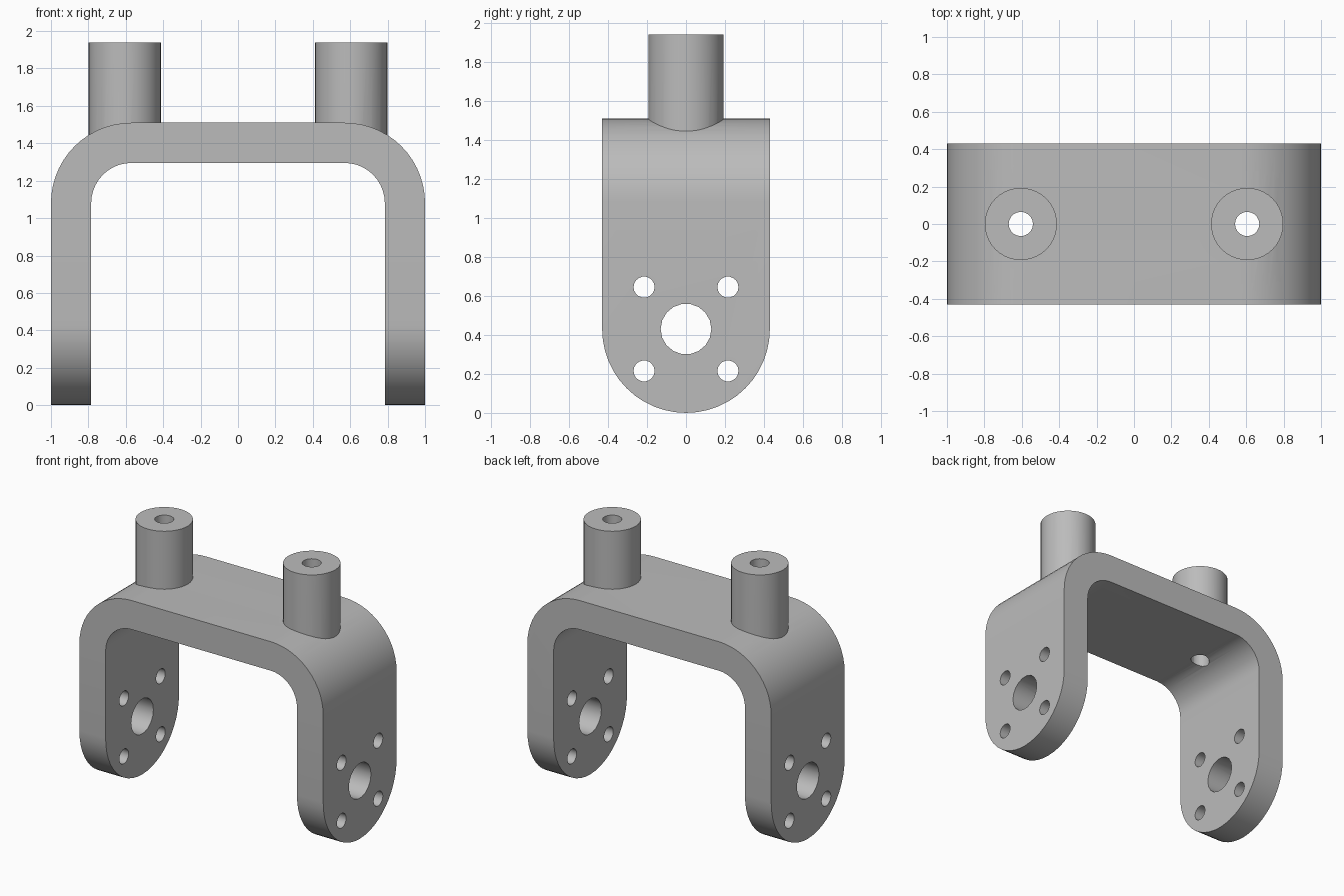
import bpy
import bmesh
from math import cos, sin, pi, radians
from mathutils import Matrix, Vector

if "Cube" in bpy.data.objects:
    bpy.data.objects.remove(bpy.data.objects["Cube"], do_unlink=True)

WIDTH, DEPTH, TOP, THICK = 1.0, 0.43, 1.51, 0.215   # half width, half depth
BEND = 0.43
POST_X, POST_R, POST_TOP = 0.605, 0.193, 1.94

grey = bpy.data.materials.new("plain grey")
grey.use_nodes = True
colour = (0.5, 0.5, 0.5, 1)
grey.diffuse_color = colour
grey.node_tree.nodes["Principled BSDF"].inputs["Base Color"].default_value = colour


def to_object(name, bm):
    bmesh.ops.recalc_face_normals(bm, faces=bm.faces)
    mesh = bpy.data.meshes.new(name)
    bm.to_mesh(mesh)
    bm.free()
    mesh.materials.append(grey)
    obj = bpy.data.objects.new(name, mesh)
    bpy.context.collection.objects.link(obj)
    return obj


def arc(cx, cz, r, start, end, steps):
    angles = [radians(start + (end - start) * i / steps) for i in range(steps + 1)]
    return [(cx + r * cos(a), cz + r * sin(a)) for a in angles]


def extrude_profile(name, points, axis, half):
    """Extrude a closed outline, given in the plane across the axis."""
    bm = bmesh.new()
    place = (lambda p: (p[0], -half, p[1])) if axis == "y" else (lambda p: (-half, p[0], p[1]))
    face = bm.faces.new([bm.verts.new(place(p)) for p in points])
    new = bmesh.ops.extrude_face_region(bm, geom=[face])["geom"]
    step = Vector((0, 2 * half, 0) if axis == "y" else (2 * half, 0, 0))
    bmesh.ops.translate(bm, vec=step, verts=[v for v in new if isinstance(v, bmesh.types.BMVert)])
    return to_object(name, bm)


def add_cylinder(bm, centre, radius, length, sides, along_x=False):
    turn = Matrix.Rotation(pi / 2, 4, "Y") if along_x else Matrix()
    bmesh.ops.create_cone(bm, cap_ends=True, segments=sides, radius1=radius, radius2=radius,
                          depth=length, matrix=Matrix.Translation(centre) @ turn)


def combine(target, tool, operation):
    mod = target.modifiers.new(operation.lower(), "BOOLEAN")
    mod.operation, mod.object, mod.solver = operation, tool, "EXACT"
    bpy.context.view_layer.update()
    result = bpy.data.meshes.new_from_object(
        target.evaluated_get(bpy.context.evaluated_depsgraph_get()))
    target.modifiers.clear()
    target.data = result
    bpy.data.objects.remove(tool, do_unlink=True)


# Bent strap: outer outline followed by the inner one back again
cx, cz, inner = WIDTH - BEND, TOP - BEND, BEND - THICK
outline = [(WIDTH, -0.1)] + arc(cx, cz, BEND, 0, 90, 14) + arc(-cx, cz, BEND, 90, 180, 14)
outline += [(-WIDTH, -0.1), (THICK - WIDTH, -0.1)]
outline += arc(-cx, cz, inner, 180, 90, 10) + arc(cx, cz, inner, 90, 0, 10)
outline += [(WIDTH - THICK, -0.1)]
bracket = extrude_profile("bracket", outline, "y", DEPTH + 0.2)

# Trim both legs to the strap width and round their lower ends
tongue = [(DEPTH, TOP + 0.2), (-DEPTH, TOP + 0.2)] + arc(0, DEPTH, DEPTH, 180, 360, 24)
combine(bracket, extrude_profile("leg_trim", tongue, "x", WIDTH + 0.2), "INTERSECT")

# Posts, sunk into the strap
bm = bmesh.new()
base = TOP - 0.15
for side in (-1, 1):
    add_cylinder(bm, (side * POST_X, 0, (POST_TOP + base) / 2), POST_R, POST_TOP - base, 40)
combine(bracket, to_object("posts", bm), "UNION")

# Bores: post holes, pivot holes and the four screw holes around them
bm = bmesh.new()
for side in (-1, 1):
    add_cylinder(bm, (side * POST_X, 0, 1.55), 0.065, 1.1, 20)
    add_cylinder(bm, (side * 0.9, 0, DEPTH), 0.13, 0.5, 18, True)
    for y in (-0.215, 0.215):
        for dz in (-0.215, 0.215):
            add_cylinder(bm, (side * 0.9, y, DEPTH + dz), 0.054, 0.5, 18, True)
combine(bracket, to_object("bores", bm), "DIFFERENCE")

# Smooth shading with sharp edges kept
for obj in bpy.context.selected_objects:
    obj.select_set(False)
bracket.select_set(True)
bpy.context.view_layer.objects.active = bracket
bpy.ops.object.shade_smooth_by_angle(angle=radians(30))
